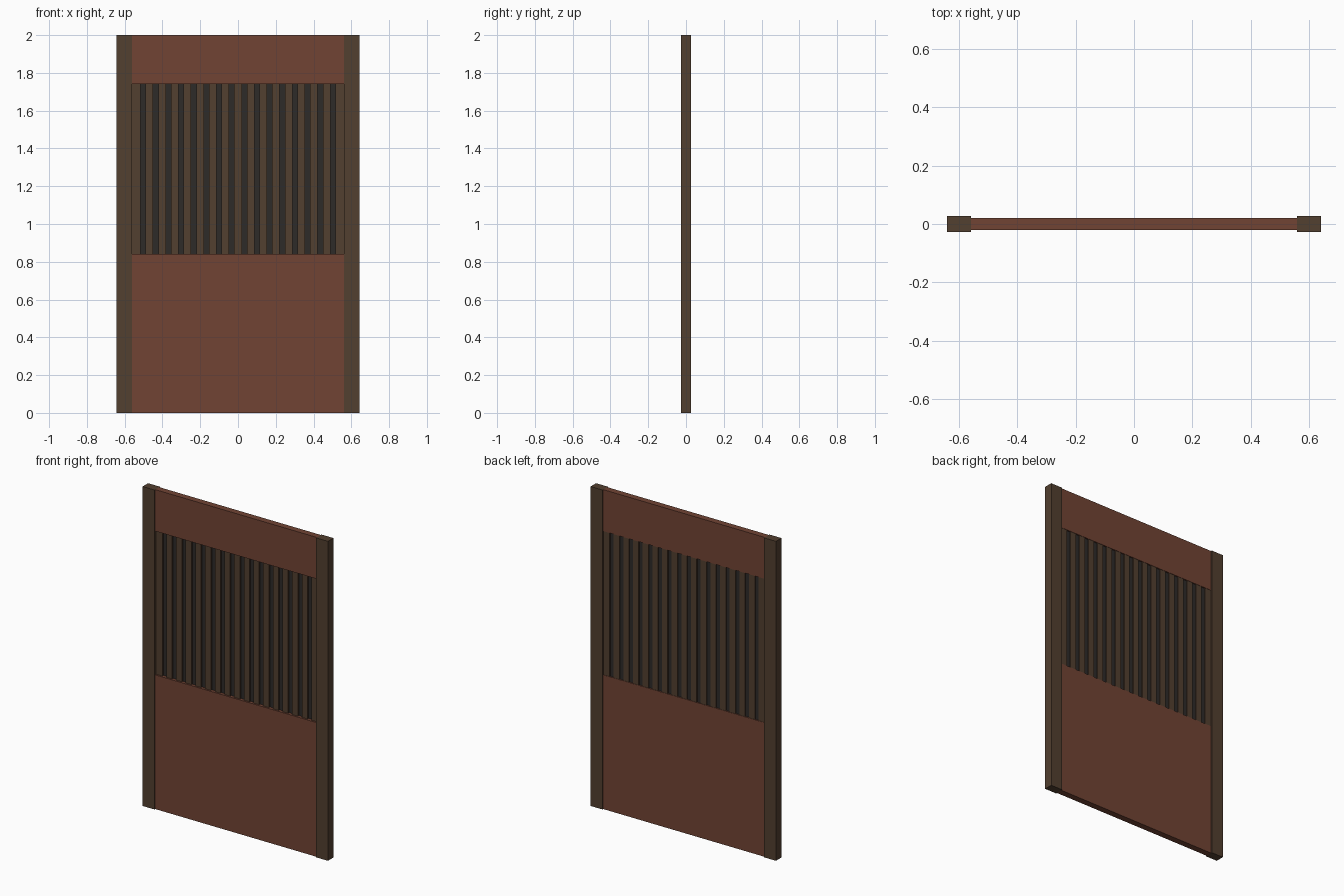
import bpy

if "Cube" in bpy.data.objects:
    bpy.data.objects.remove(bpy.data.objects["Cube"])


def material(name, color):
    m = bpy.data.materials.new(name)
    m.diffuse_color = (*color, 1)
    m.use_nodes = True
    m.node_tree.nodes["Principled BSDF"].inputs["Base Color"].default_value = m.diffuse_color
    return m


red_wood = material("red_wood", (0.165, 0.057, 0.034))
brown_wood = material("brown_wood", (0.085, 0.05, 0.029))
dark_fill = material("dark_fill", (0.027, 0.024, 0.022))


def box(name, x, y, z, mat):
    """Box from (min, max) ranges on each axis."""
    spans = (x, y, z)
    bpy.ops.mesh.primitive_cube_add(size=1, location=[(a + b) / 2 for a, b in spans])
    ob = bpy.context.object
    ob.name = name
    ob.scale = [b - a for a, b in spans]
    bpy.ops.object.transform_apply(location=False, rotation=False, scale=True)
    ob.data.materials.append(mat)
    return ob


INNER, OUTER = 0.56, 0.642
LOW, HIGH = 0.84, 1.74

# Side posts
box("left_post", (-OUTER, -INNER), (-0.027, 0.027), (0, 2), brown_wood)
box("right_post", (INNER, OUTER), (-0.027, 0.027), (0, 2), brown_wood)

# Solid lower and upper panels
box("lower_panel", (-INNER, INNER), (-0.02, 0.02), (0, LOW), red_wood)
box("upper_panel", (-INNER, INNER), (-0.02, 0.02), (HIGH, 2), red_wood)

# Dark sheet seen between the slats
box("backing_sheet", (-INNER, INNER), (0.0, 0.012), (LOW, HIGH), dark_fill)

# Vertical slats, the outermost ones meeting the posts
pitch, gap, count = 0.067, 0.027, 16
edges = [-INNER]
for i in range(count):
    c = (i - (count - 1) / 2) * pitch
    edges += [c - gap / 2, c + gap / 2]
edges.append(INNER)
for i in range(count + 1):
    box(f"slat_{i + 1}", (edges[2 * i], edges[2 * i + 1]), (-0.01, 0.018), (LOW, HIGH), brown_wood)
